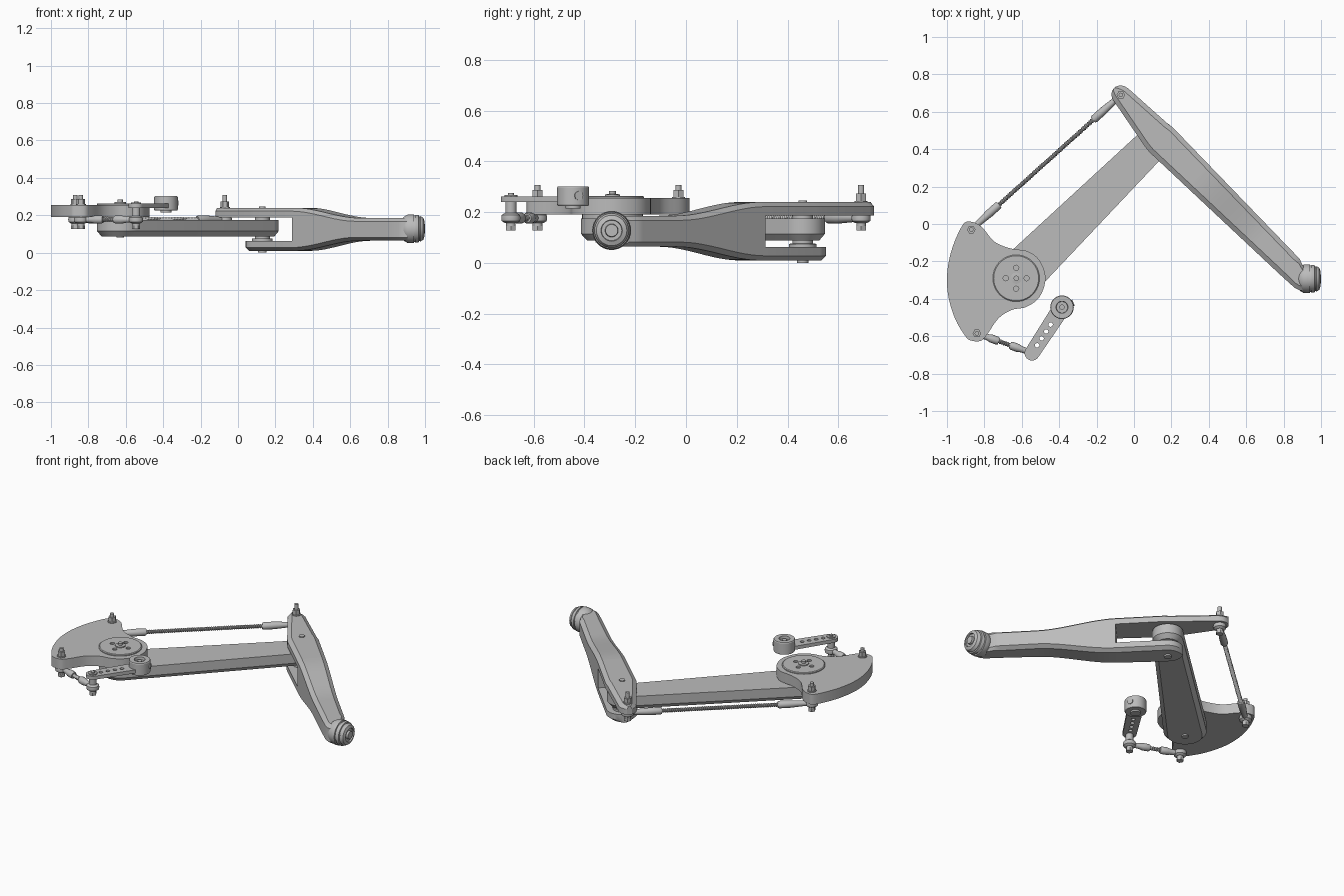
import bpy, bmesh
from math import pi, sin, cos, atan2
from mathutils import Vector

cube = bpy.data.objects.get("Cube")
if cube:
    bpy.data.objects.remove(cube)

grey = bpy.data.materials.new("machined_grey")
grey.use_nodes = True
grey.diffuse_color = (0.5, 0.5, 0.5, 1)
grey.node_tree.nodes["Principled BSDF"].inputs["Base Color"].default_value = (0.5, 0.5, 0.5, 1)
parts = []


def skin(name, rings):
    """Bridge rings of equal point count and cap both ends."""
    bm = bmesh.new()
    loops = [[bm.verts.new(p) for p in ring] for ring in rings]
    n = len(loops[0])
    for a, b in zip(loops, loops[1:]):
        for i in range(n):
            j = (i + 1) % n
            bm.faces.new((a[i], a[j], b[j], b[i]))
    bm.faces.new(loops[0])
    bm.faces.new(loops[-1])
    bmesh.ops.recalc_face_normals(bm, faces=bm.faces)
    me = bpy.data.meshes.new(name)
    bm.to_mesh(me)
    bm.free()
    me.materials.append(grey)
    ob = bpy.data.objects.new(name, me)
    bpy.context.collection.objects.link(ob)
    parts.append(ob)
    return ob


def layers(name, stack):
    """Solid from (outline, z) layers."""
    return skin(name, [[(x, y, z) for x, y in line] for line, z in stack])


def turned(name, at, profile, axis=(0, 0, 1), n=24):
    """Solid of revolution from (radius, distance along axis) pairs."""
    q = Vector((0, 0, 1)).rotation_difference(Vector(axis))
    at = Vector(at)
    return skin(name, [[at + q @ Vector((r * cos(2 * pi * i / n), r * sin(2 * pi * i / n), h))
                        for i in range(n)] for r, h in profile])


def post(name, xy, r, z0, z1, n=24):
    return turned(name, (*xy, 0), [(r, z0), (r, z1)], n=n)


def capsule(a, b, ra, rb, seg=14):
    t = atan2(b[1] - a[1], b[0] - a[0])
    pts = []
    for c, r, start in ((a, ra, t + pi / 2), (b, rb, t - pi / 2)):
        pts += [(c[0] + r * cos(start + pi * i / seg), c[1] + r * sin(start + pi * i / seg))
                for i in range(seg + 1)]
    return pts


def spline(pts, steps=5):
    """Closed smooth curve through the points."""
    v = [Vector(p) for p in pts]
    out = []
    for i in range(len(v)):
        p, q, r, s = (v[(i + k) % len(v)] for k in (-1, 0, 1, 2))
        for k in range(steps):
            t = k / steps
            out.append(0.5 * (2 * q + (r - p) * t + (2 * p - 5 * q + 4 * r - s) * t ** 2
                              + (3 * q - p - 3 * r + s) * t ** 3))
    return out


def drill(ob, spots, r, z0, z1):
    for xy in spots:
        tool = post("drill", xy, r, z0, z1, 12)
        parts.remove(tool)
        mod = ob.modifiers.new("hole", "BOOLEAN")
        mod.operation, mod.object, mod.solver = "DIFFERENCE", tool, "EXACT"
        me = bpy.data.meshes.new_from_object(ob.evaluated_get(bpy.context.evaluated_depsgraph_get()))
        ob.modifiers.clear()
        ob.data = me
        bpy.data.objects.remove(tool)


HIP, KNEE = Vector((-0.63, -0.29)), Vector((0.13, 0.46))
LOBE_A, LOBE_B = Vector((-0.87, -0.03)), Vector((-0.84, -0.585))
TIP, HORN_END, SERVO = Vector((-0.07, 0.69)), Vector((-0.545, -0.69)), Vector((-0.385, -0.445))

# Upper link with bevelled underside
layers("upper_link", [(capsule(HIP, KNEE, 0.10, 0.065), 0.088),
                      (capsule(HIP, KNEE, 0.125, 0.088), 0.115),
                      (capsule(HIP, KNEE, 0.125, 0.088), 0.175)])
post("hip_bearing", HIP, 0.12, 0.17, 0.195, 32)
post("hip_lower_screw", HIP, 0.02, 0.08, 0.1)
post("knee_upper_spacer", KNEE, 0.04, 0.17, 0.19)
turned("knee_lower_spacer", (*KNEE, 0), [(0.055, 0.06), (0.055, 0.075), (0.04, 0.077), (0.04, 0.09)])
post("knee_top_screw", KNEE, 0.017, 0.23, 0.246)
post("knee_bottom_screw", KNEE, 0.022, 0, 0.02)

# Lower leg: lofted sections in a frame running from knee to foot
along, across = Vector((0.7295, -0.684)), Vector((0.684, 0.7295))


def leg(name, stations, top_bevel=True, bottom_bevel=True):
    rings = []
    for sl, tl, sr, tr, z0, z1 in stations:
        left, right = KNEE + along * sl + across * tl, KNEE + along * sr + across * tr
        f = min(0.3, 0.025 / (right - left).length)
        ft, fb = f * top_bevel, f * bottom_bevel
        zt, zb = z1 - 0.018 * top_bevel, z0 + 0.018 * bottom_bevel
        section = [(fb, z0), (1 - fb, z0), (1, zb), (1, zt), (1 - ft, z1), (ft, z1), (0, zt), (0, zb)]
        # drop the doubled corners of unbevelled edges
        section = [p for i, p in enumerate(section) if p != section[i - 1]]
        rings.append([(*left.lerp(right, u), z) for u, z in section])
    return skin(name, rings)


def edge(s):
    """Left and right edge offsets of the leg behind the knee."""
    return s, -0.088, s, 0.095 - 0.05 * s


MID, SLOT = 0.125, 0.3
tip = [(s, 0.031 - h, s, 0.031 + h, 0.187, 0.24)
       for s, h in ((-0.354, 0.014), (-0.342, 0.034), (-0.322, 0.047), (-0.298, 0.052))]
leg("leg_upper_fork", tip + [(-0.02, -0.083, -0.02, 0.09, 0.187, 0.24), (*edge(0.02), 0.187, 0.24),
                             (*edge(SLOT), 0.187, 0.24)], bottom_bevel=False)
round_end = []
for i in range(1, 8):
    a = pi / 2 * i / 7
    round_end.append((-0.09 * cos(a), -0.088 * sin(a), -0.09 * cos(a), 0.093 * sin(a), 0.01, 0.063))
leg("leg_lower_fork", round_end + [(*edge(SLOT), 0.01, 0.063)], top_bevel=False)
body = []
for i in range(13):
    u = i / 12
    half = 0.115 - 0.054 * u * u * (3 - 2 * u)
    body.append((*edge(SLOT + 0.46 * u), MID - half, MID + half))
low, high = 0.064, 0.186
body += [(*edge(0.97), low, high), (1.08, -0.086, 0.995, 0.045, low, high),
         (1.108, -0.078, 1.015, 0.036, low, high), (1.125, -0.065, 1.035, 0.03, low, high)]
leg("leg_body", body)

# Stepped foot facing sideways
turned("foot", (0, -0.293, 0.128),
       [(0.05, 0.87), (0.066, 0.89), (0.075, 0.905), (0.077, 0.925), (0.077, 0.94), (0.07, 0.942),
        (0.07, 0.948), (0.075, 0.95), (0.072, 0.966), (0.065, 0.968), (0.065, 0.973), (0.068, 0.975),
        (0.06, 0.99), (0.042, 0.997), (0.04, 0.988), (0.026, 0.988), (0.024, 1.0), (0.01, 1.0)],
       axis=(1, 0, 0), n=32)

# Rocker plate around the hip
outline = [(-0.87, 0.012), (-0.912, 0.0), (-0.96, -0.096), (-0.99, -0.2), (-1.0, -0.3), (-0.99, -0.4),
           (-0.955, -0.51), (-0.905, -0.595), (-0.875, -0.622), (-0.82, -0.625), (-0.785, -0.59),
           (-0.725, -0.505), (-0.655, -0.46), (-0.575, -0.443), (-0.505, -0.39), (-0.473, -0.29),
           (-0.505, -0.195), (-0.57, -0.145), (-0.655, -0.132), (-0.745, -0.095), (-0.815, -0.015)]
layers("rocker_plate", [(spline(outline), 0.19), (spline(outline), 0.255)])
disc = turned("hip_disc", (*HIP, 0), [(0.125, 0.25), (0.125, 0.26), (0.12, 0.264)], n=40)
drill(disc, [HIP + 0.056 * Vector(d) for d in ((1, 0), (-1, 0), (0, 1), (0, -1))], 0.014, 0.2, 0.3)
turned("hip_screw", (*HIP, 0), [(0.03, 0.26), (0.03, 0.27), (0.014, 0.272), (0.014, 0.284)])

# Servo horn with drilled arm, hub, screw and clamp lug
horn = layers("servo_horn", [(capsule(HORN_END, SERVO, 0.04, 0.046), z) for z in (0.24, 0.262)])
drill(horn, [HORN_END.lerp(SERVO, f) for f in (0.17, 0.32, 0.47, 0.62)], 0.012, 0.2, 0.3)
turned("horn_hub", (*SERVO, 0), [(0.03, 0.215), (0.03, 0.225), (0.06, 0.225), (0.063, 0.23), (0.063, 0.297),
                                 (0.06, 0.302), (0.032, 0.302), (0.03, 0.285)], n=32)
post("horn_screw", SERVO, 0.014, 0.28, 0.295)
turned("horn_clamp_lug", (*SERVO, 0.265), [(0.018, 0.04), (0.018, 0.066)], axis=(0.93, 0.36, 0), n=12)

# Ball studs with nuts
LINK = 0.177


def stud(name, xy, seat, surface, top):
    post(name + "_bolt", xy, 0.012, 0.128, top, 16)
    post(name + "_lower_nut", xy, 0.022, 0.128, 0.146, 6)
    post(name + "_collar", xy, 0.022, LINK, seat + 0.004)
    post(name + "_eye_ball", xy, 0.019, 0.145, LINK + 0.03, 16)
    post(name + "_washer", xy, 0.026, surface, surface + 0.006)
    if top > 0.28:
        post(name + "_top_nut", xy, 0.023, surface, surface + 0.034, 6)


stud("rocker_front_stud", LOBE_B, 0.19, 0.254, 0.308)
stud("rocker_back_stud", LOBE_A, 0.19, 0.254, 0.308)
stud("leg_stud", TIP, 0.187, 0.239, 0.308)
stud("horn_stud", HORN_END, 0.24, 0.262, 0.275)


# Threaded link rods with rod ends
def link(name, a, b, shank):
    a, b = Vector((*a, LINK)), Vector((*b, LINK))
    d = (b - a).normalized()
    length = (b - a).length
    pitch, start = 0.011, shank - 0.02
    thread = []
    for i in range(int((length - 2 * start) / pitch)):
        thread += [(0.009, start + i * pitch), (0.0135, start + (i + 0.5) * pitch)]
    turned(name + "_threaded_rod", a, thread, d, 10)
    for end, p, way in (("start", a, d), ("finish", b, -d)):
        turned(f"{name}_{end}_eye", p, [(0.024, -0.02), (0.036, -0.012), (0.038, 0),
                                        (0.036, 0.012), (0.024, 0.02)])
        turned(f"{name}_{end}_socket", p, [(0.015, 0.02), (0.017, 0.06), (0.022, shank * 0.65),
                                           (0.022, shank - 0.01), (0.018, shank)], way, 16)


link("knee_link", LOBE_A, TIP, 0.2)
link("servo_link", LOBE_B, HORN_END, 0.125)

# Smooth the round surfaces, keep edges crisp
bpy.ops.object.select_all(action="DESELECT")
for ob in parts:
    ob.select_set(True)
bpy.context.view_layer.objects.active = parts[0]
bpy.ops.object.shade_smooth_by_angle(angle=0.5)
